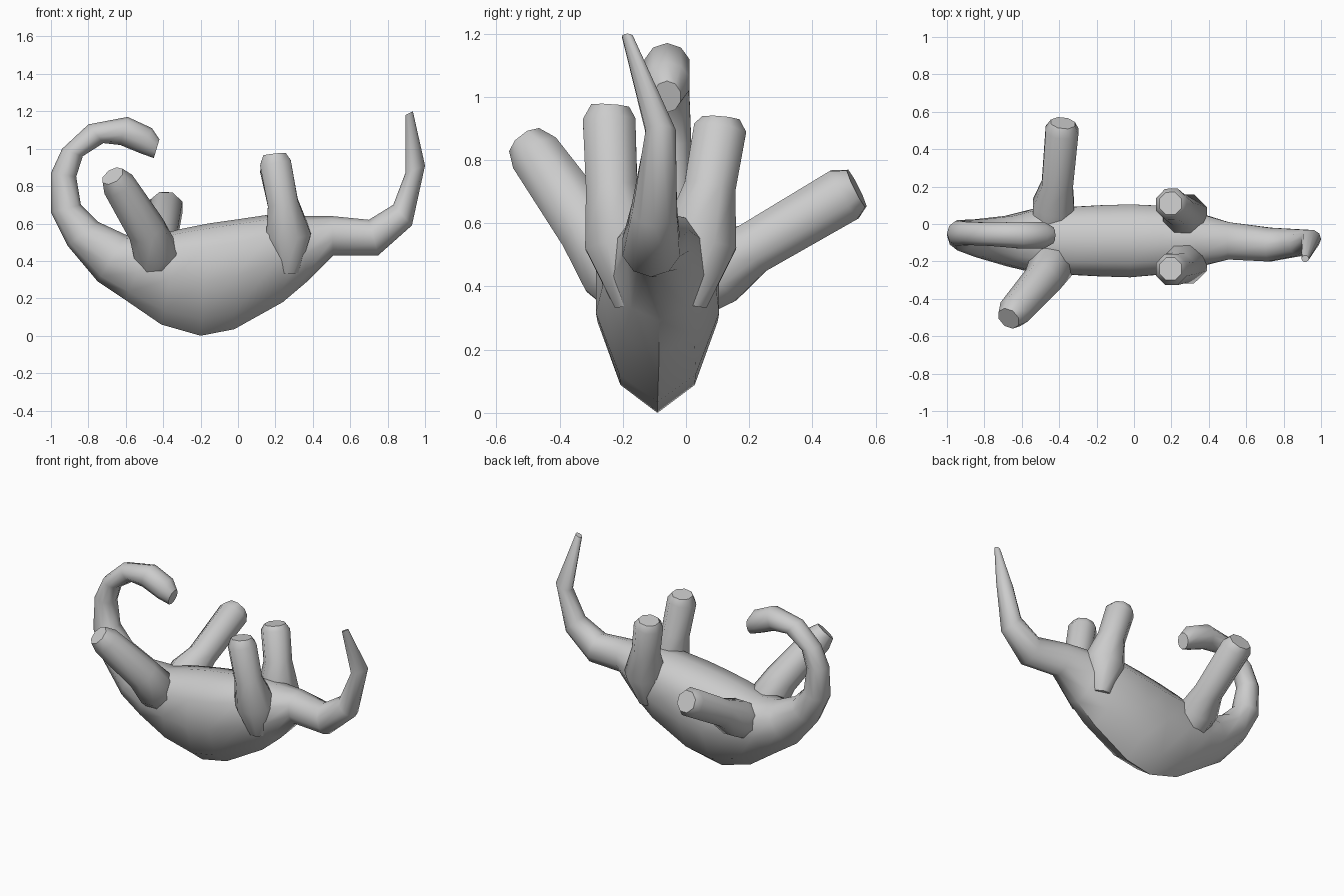
import bpy, bmesh, math
from mathutils import Vector


def loft(name, rings):
    """Skin a list of equal-sized vertex rings into one closed smooth object."""
    bm = bmesh.new()
    loops = [[bm.verts.new(p) for p in ring] for ring in rings]
    n = len(loops[0])
    for a, b in zip(loops, loops[1:]):
        for i in range(n):
            j = (i + 1) % n
            bm.faces.new((a[i], a[j], b[j], b[i]))
    bm.faces.new(loops[0][::-1])
    bm.faces.new(loops[-1])
    bmesh.ops.recalc_face_normals(bm, faces=bm.faces)
    mesh = bpy.data.meshes.new(name)
    bm.to_mesh(mesh)
    bm.free()
    obj = bpy.data.objects.new(name, mesh)
    bpy.context.collection.objects.link(obj)
    bpy.ops.object.select_all(action='DESELECT')
    obj.select_set(True)
    bpy.context.view_layer.objects.active = obj
    bpy.ops.object.shade_smooth_by_angle(angle=math.radians(45))
    return obj


def body_ring(ox, oz, ix, iz, cy, w, k, n=10):
    """Ring between an outer and inner outline point; k moves the widest part inward."""
    ring = []
    for i in range(n):
        t = 2 * math.pi * i / n
        f = 0.5 + 0.5 * (math.cos(t) + k * math.sin(t) ** 2)
        ring.append((ox + (ix - ox) * f, cy + w * math.sin(t), oz + (iz - oz) * f))
    return ring


def limb(name, path, n=8):
    """Tapered tube through (x, y, z, radius) points."""
    pts = [Vector(p[:3]) for p in path]
    rings = []
    for i, c in enumerate(pts):
        d = (pts[min(i + 1, len(pts) - 1)] - pts[max(i - 1, 0)]).normalized()
        u = (Vector((1, 0, 0)) - d * d.x).normalized()
        v = d.cross(u)
        r = path[i][3]
        rings.append([c + r * (u * math.cos(a) + v * math.sin(a))
                      for a in (2 * math.pi * (j + 0.5) / n for j in range(n))])
    return loft(name, rings)


# Head, neck, trunk and tail: outer x, z, inner x, z, centre y, half width, skew
spine = [
    (-0.42, 1.05, -0.45, 0.95, -0.06, 0.045, 0),
    (-0.46, 1.11, -0.52, 0.975, -0.06, 0.075, 0),
    (-0.59, 1.17, -0.63, 1.02, -0.06, 0.075, 0),
    (-0.80, 1.13, -0.72, 1.03, -0.055, 0.065, 0),
    (-0.94, 1.00, -0.83, 0.96, -0.05, 0.065, 0),
    (-1.00, 0.87, -0.865, 0.85, -0.05, 0.07, 0),
    (-1.00, 0.66, -0.84, 0.70, -0.06, 0.085, 0),
    (-0.91, 0.48, -0.75, 0.61, -0.075, 0.105, 0),
    (-0.75, 0.29, -0.60, 0.54, -0.09, 0.14, 0.1),
    (-0.60, 0.19, -0.46, 0.53, -0.09, 0.18, 0.2),
    (-0.41, 0.06, -0.31, 0.57, -0.09, 0.19, 0.3),
    (-0.20, 0.00, -0.16, 0.60, -0.09, 0.20, 0.3),
    (-0.02, 0.035, -0.02, 0.62, -0.09, 0.205, 0.3),
    (0.24, 0.18, 0.15, 0.645, -0.085, 0.19, 0.25),
    (0.37, 0.29, 0.33, 0.64, -0.085, 0.15, 0.15),
    (0.51, 0.43, 0.50, 0.64, -0.09, 0.105, 0.1),
    (0.75, 0.43, 0.70, 0.62, -0.11, 0.095, 0),
    (0.93, 0.59, 0.83, 0.70, -0.10, 0.075, 0),
    (1.00, 0.91, 0.895, 0.87, -0.08, 0.05, 0),
    (0.935, 1.20, 0.895, 1.18, -0.185, 0.018, 0),
]
loft("body_neck_and_tail", [body_ring(*s) for s in spine])

# Front legs, splayed outward
limb("front_leg_left", [(-0.46, -0.14, 0.33, 0.08), (-0.44, -0.22, 0.45, 0.125),
                        (-0.49, -0.30, 0.57, 0.105), (-0.64, -0.47, 0.81, 0.09),
                        (-0.67, -0.505, 0.855, 0.065)])
limb("front_leg_right", [(-0.44, -0.02, 0.38, 0.11), (-0.43, 0.10, 0.45, 0.12),
                         (-0.41, 0.21, 0.52, 0.09), (-0.385, 0.50, 0.69, 0.095),
                         (-0.38, 0.54, 0.71, 0.07)])

# Hind legs, mirrored about the trunk's centre line
for side, tag in ((-1, "left"), (1, "right")):
    cy = -0.08
    limb("hind_leg_" + tag, [
        (0.27, cy + side * 0.09, 0.34, 0.06), (0.27, cy + side * 0.12, 0.54, 0.13),
        (0.24, cy + side * 0.155, 0.71, 0.088),
        (0.20, cy + side * (0.175 + 0.012 * side), 0.91 - side * 0.015, 0.09),
        (0.195, cy + side * (0.175 + 0.015 * side), 0.95 - side * 0.02, 0.065)])
